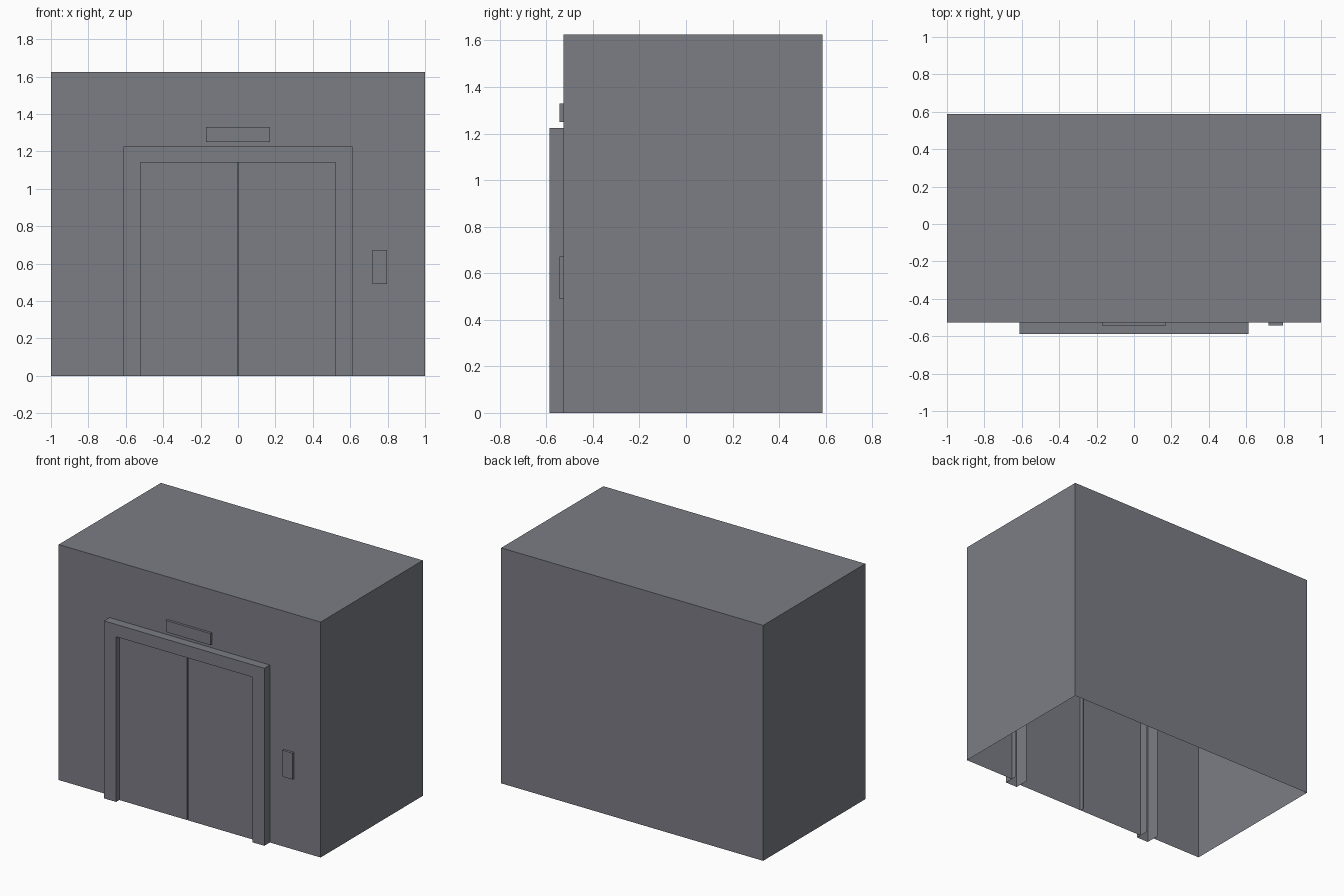
import bpy, bmesh

if "Cube" in bpy.data.objects:
    bpy.data.objects.remove(bpy.data.objects["Cube"])

# One flat colour for the whole model
grey = bpy.data.materials.new("slate grey")
grey.diffuse_color = (0.2, 0.205, 0.235, 1)
grey.use_nodes = True
grey.node_tree.nodes["Principled BSDF"].inputs["Base Color"].default_value = grey.diffuse_color

BACK, WALL, FRAME, DOOR = 0.587, -0.527, -0.587, -0.552
INNER, REAR = (0.52, 1.14), -0.487       # opening half width and height, frame rear
OUTER = (0.612, 1.225)


def make(name, quads):
    bm = bmesh.new()
    for q in quads:
        bm.faces.new([bm.verts.new(p) for p in q])
    bmesh.ops.remove_doubles(bm, verts=bm.verts, dist=1e-5)
    me = bpy.data.meshes.new(name)
    bm.to_mesh(me)
    bm.free()
    me.materials.append(grey)
    ob = bpy.data.objects.new(name, me)
    bpy.context.collection.objects.link(ob)
    return ob


def box(x0, x1, y0, y1, z0, z1, skip=""):
    """Quads of a box, leaving out the sides named in skip."""
    c = lambda i, j, k: ((x0, x1)[i], (y0, y1)[j], (z0, z1)[k])
    sides = {
        "front": [c(0, 0, 0), c(1, 0, 0), c(1, 0, 1), c(0, 0, 1)],
        "back": [c(1, 1, 0), c(0, 1, 0), c(0, 1, 1), c(1, 1, 1)],
        "left": [c(0, 1, 0), c(0, 0, 0), c(0, 0, 1), c(0, 1, 1)],
        "right": [c(1, 0, 0), c(1, 1, 0), c(1, 1, 1), c(1, 0, 1)],
        "top": [c(0, 0, 1), c(1, 0, 1), c(1, 1, 1), c(0, 1, 1)],
        "bottom": [c(0, 1, 0), c(1, 1, 0), c(1, 0, 0), c(0, 0, 0)],
    }
    return [q for n, q in sides.items() if n not in skip.split()]


def arch(size, y):
    w, h = size
    return [(-w, y, 0), (-w, y, h), (w, y, h), (w, y, 0)]


def strip(a, b):
    return [[a[i], a[i + 1], b[i + 1], b[i]] for i in range(3)]


# Hollow lift shaft, open underneath, with a doorway in the front wall
shaft = box(-1, 1, WALL, BACK, 0, 1.625, "front bottom")
shaft += strip(arch((1, 1.625), WALL), arch(OUTER, WALL))
make("shaft_walls", shaft)

# Door surround: front face, outer sides and inner reveals
frame = strip(arch(OUTER, FRAME), arch(INNER, FRAME))
frame += strip(arch(OUTER, REAR), arch(OUTER, FRAME))
frame += strip(arch(INNER, FRAME), arch(INNER, REAR))
make("door_frame", frame)

# Two sliding doors with a fine gap closed by a seal
make("left_door", box(-INNER[0], -0.003, DOOR, -0.522, 0, INNER[1], "back bottom"))
make("right_door", box(0.003, INNER[0], DOOR, -0.522, 0, INNER[1], "back bottom"))
make("door_seal", box(-0.003, 0.003, -0.522, -0.52, 0, INNER[1], "back bottom"))

# Floor indicator above the doors and call panel beside them
make("floor_indicator", box(-0.17, 0.17, -0.544, WALL, 1.25, 1.33, "back"))
make("call_panel", box(0.72, 0.797, -0.544, WALL, 0.49, 0.672, "back"))
